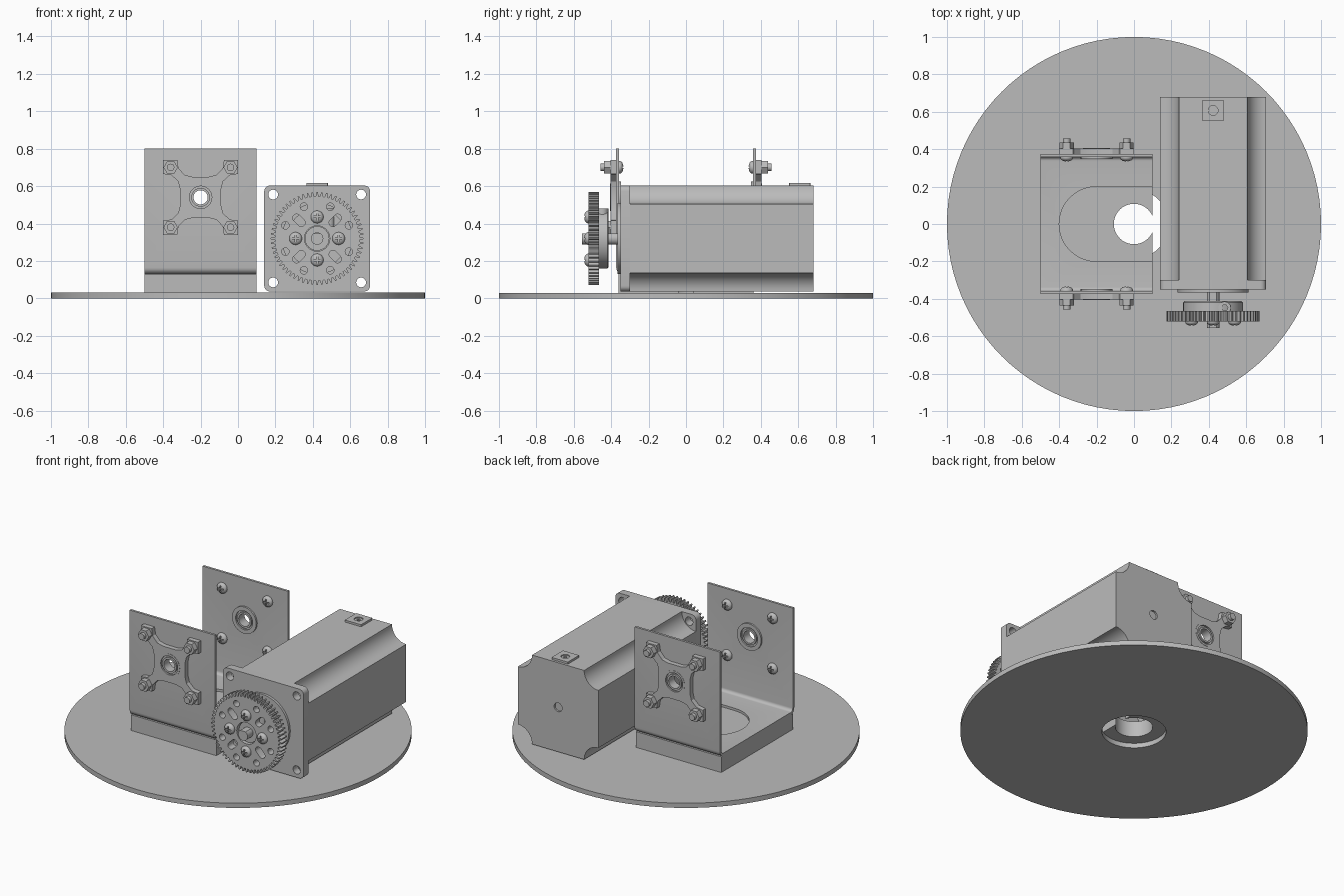
import bpy, bmesh
from math import sin, cos, pi, radians, acos, degrees
from mathutils import Matrix

old = bpy.data.objects.get("Cube")
if old:
    bpy.data.objects.remove(old, do_unlink=True)

grey = bpy.data.materials.new("metal_grey")
grey.use_nodes = True
colour = (0.5, 0.5, 0.5, 1)
grey.diffuse_color = colour
grey.node_tree.nodes["Principled BSDF"].inputs["Base Color"].default_value = colour
parts = []


def add(name, mesh, loc=(0, 0, 0), turn=0):
    ob = bpy.data.objects.new(name, mesh)
    bpy.context.collection.objects.link(ob)
    ob.location, ob.rotation_euler.z = loc, turn
    if not mesh.materials:
        mesh.materials.append(grey)
    parts.append(ob)
    return ob


def evaluated(ob):
    bpy.context.view_layer.update()
    dg = bpy.context.evaluated_depsgraph_get()
    return bpy.data.meshes.new_from_object(ob.evaluated_get(dg))


def arc(cx, cy, r, a0=0, a1=360, n=24):
    """Points on an arc; a full circle leaves out its repeated last point."""
    steps = n if abs(a1 - a0) == 360 else n + 1
    return [(cx + r * cos(radians(a0 + (a1 - a0) * i / n)),
             cy + r * sin(radians(a0 + (a1 - a0) * i / n))) for i in range(steps)]


def rounded(cx, cy, hx, hy, r):
    pts = []
    for k, (sx, sy) in enumerate([(1, 1), (-1, 1), (-1, -1), (1, -1)]):
        pts += arc(cx + sx * (hx - r), cy + sy * (hy - r), r, 90 * k, 90 * k + 90, 5)
    return pts


def plate(name, loops, lo, hi, axis="z"):
    """Outline with holes, extruded from lo to hi along an axis."""
    cu = bpy.data.curves.new(name, "CURVE")
    cu.dimensions, cu.fill_mode, cu.extrude = "2D", "BOTH", (hi - lo) / 2
    for pts in loops:
        sp = cu.splines.new("POLY")
        sp.points.add(len(pts) - 1)
        for p, (u, v) in zip(sp.points, pts):
            p.co = (u, v, 0, 1)
        sp.use_cyclic_u = True
    tmp = bpy.data.objects.new(name, cu)
    bpy.context.collection.objects.link(tmp)
    mesh = evaluated(tmp)
    bpy.data.objects.remove(tmp, do_unlink=True)
    mesh.name = name
    mesh.materials.clear()
    bm = bmesh.new()
    bm.from_mesh(mesh)
    mid = (lo + hi) / 2
    for vert in bm.verts:
        u, v, w = vert.co
        w += mid
        vert.co = {"z": (u, v, w), "y": (u, w, v), "x": (w, u, v)}[axis]
    bmesh.ops.remove_doubles(bm, verts=bm.verts, dist=1e-5)
    bmesh.ops.recalc_face_normals(bm, faces=bm.faces)
    bm.to_mesh(mesh)
    bm.free()
    return add(name, mesh)


def lathe(name, profile, x, z, n=32):
    """Profile of (radius, y) turned around a line along y."""
    bm = bmesh.new()
    vs = [bm.verts.new((r, y, 0)) for r, y in profile]
    es = [bm.edges.new(pair) for pair in zip(vs, vs[1:])]
    bmesh.ops.spin(bm, geom=vs + es, cent=(0, 0, 0), axis=(0, 1, 0), angle=2 * pi, steps=n)
    bmesh.ops.remove_doubles(bm, verts=bm.verts, dist=1e-5)
    bmesh.ops.recalc_face_normals(bm, faces=bm.faces)
    mesh = bpy.data.meshes.new(name)
    bm.to_mesh(mesh)
    bm.free()
    return add(name, mesh, (x, 0, z))


def cut(ob, *cutters):
    for c in cutters:
        mod = ob.modifiers.new("cut", "BOOLEAN")
        mod.operation, mod.solver, mod.object = "DIFFERENCE", "EXACT", c
    mesh = evaluated(ob)
    ob.modifiers.clear()
    ob.data = mesh
    for c in cutters:
        parts.remove(c)
        bpy.data.objects.remove(c, do_unlink=True)
    return ob


# Turntable disc and riser block
plate("base_disc", [arc(0, 0, 1, n=96), arc(0, 0, 0.185, n=48)], 0, 0.03)
gap = degrees(acos(0.1 / 0.108))
plate("riser_block", [arc(0, 0, 0.108, gap, 360 - gap, 40) +
                      [(0.1, -0.36), (-0.5, -0.36), (-0.5, 0.36), (0.1, 0.36)]], 0.03, 0.13)

# Bent U bracket with a floor slot and bearing bores
BX, BZ, W, T = -0.2, 0.54, 0.373, 0.015
right = arc(W - 0.035, 0.165, 0.035, -90, 0, 6) + [(W, 0.8), (W - T, 0.8)] + \
    arc(W - 0.035, 0.165, 0.02, 0, -90, 6)
left = [(-y, z) for y, z in reversed(right)]
bracket = plate("u_bracket", [right + left], -0.5, 0.1, "x")
slot = plate("slot", [arc(BX, 0, 0.2, 90, 270, 24) + [(0.2, -0.2), (0.2, 0.2)]], 0.1, 0.2)
bore = plate("bore", [arc(BX, BZ, 0.075)], -0.6, 0.6, "y")
cut(bracket, slot, bore)

# Domed screw head with a cross recess, facing -y
dome = [(0.034, 0)] + [(0.034 * cos(a), -0.004 - 0.02 * sin(a))
                       for a in (pi / 2 * i / 6 for i in range(6))] + [(0, -0.024), ]
head = lathe("screw_head", dome + [(0, 0), (0.034, 0)], 0, 0, 24)
cross = []
for k in range(4):
    c, s = round(cos(k * pi / 2)), round(sin(k * pi / 2))
    cross += [(u * c - v * s, u * s + v * c) for u, v in [(0.02, -0.004), (0.02, 0.004), (0.004, 0.004)]]
cut(head, plate("recess", [cross], -0.04, -0.012, "y"))
head_mesh = head.data
parts.remove(head)
bpy.data.objects.remove(head, do_unlink=True)

# Bearing holders, bearings and fasteners on both bracket walls
arm = [(0.11, -0.045), (0.11, 0.045), (0.12, 0.085), (0.155, 0.118), (0.2, 0.125),
       (0.2, 0.2), (0.125, 0.2), (0.118, 0.155), (0.085, 0.12)]
outline = []
for k in range(4):
    c, s = cos(k * pi / 2), sin(k * pi / 2)
    outline += [(BX + u * c - v * s, BZ + u * s + v * c) for u, v in arm]
for side, tag in ((-1, "front"), (1, "rear")):
    def slab(name, loops, a, b):
        return plate(tag + "_" + name, loops, *sorted((side * a, side * b)), "y")
    slab("bearing_holder", [outline, arc(BX, BZ, 0.07)], W, 0.403)
    slab("bearing_outer_race", [arc(BX, BZ, 0.073, n=32), arc(BX, BZ, 0.06, n=32)], 0.347, 0.405)
    slab("bearing_shield", [arc(BX, BZ, 0.061, n=32), arc(BX, BZ, 0.049, n=32)], 0.357, 0.395)
    slab("bearing_inner_race", [arc(BX, BZ, 0.05, n=32), arc(BX, BZ, 0.038, n=32)], 0.347, 0.405)
    slab("bearing_flange", [arc(BX, BZ, 0.085, n=32), arc(BX, BZ, 0.07, n=32)], 0.347, 0.36)
    for sx in (-1, 1):
        for sz in (-1, 1):
            x, z = BX + 0.16 * sx, BZ + 0.16 * sz
            slab("nut", [arc(x, z, 0.038, 0, 360, 6)], 0.403, 0.437)
            slab("screw_end", [arc(x, z, 0.02, n=16)], 0.39, 0.457)
            add(tag + "_screw_head", head_mesh, (x, side * (W - T), z), 0 if side > 0 else pi)

# Motor: square flange, scalloped body and rear cap
MX, MZ, H = 0.423, 0.32, 0.283
holes = [arc(MX + sx * 0.235, MZ + sz * 0.235, 0.026) for sx in (-1, 1) for sz in (-1, 1)]
plate("motor_flange", [rounded(MX, MZ, H, H, 0.03)] + holes, -0.35, -0.3, "y")
section = []
for k, (sx, sz) in enumerate([(1, 1), (-1, 1), (-1, -1), (1, -1)]):
    section += arc(MX + sx * H, MZ + sz * H, 0.1, 270 + 90 * k, 180 + 90 * k, 10)
plate("motor_body", [section], -0.3, 0.575, "y")
plate("motor_rear_cap", [section, arc(MX, MZ, 0.028)], 0.575, 0.68, "y")
plate("rear_pin", [arc(MX, MZ, 0.027)], 0.575, 0.67, "y")
plate("motor_boss", [arc(MX, MZ, 0.19, n=48)], -0.365, -0.34, "y")
top = MZ + H
plate("cable_cover", [rounded(MX, 0.607, 0.057, 0.057, 0.004), arc(MX, 0.607, 0.026)], top - 0.005, top + 0.013)
plate("cover_screw", [arc(MX, 0.607, 0.024, n=16), arc(MX, 0.607, 0.012, 0, 360, 6)], top - 0.005, top + 0.008)

# Output shaft with a flat, clamp hub and its screw
plate("motor_shaft", [arc(MX, MZ, 0.033, 125, 415, 24)], -0.555, -0.34, "y")
lathe("clamp_hub", [(0.03, -0.413), (0.152, -0.413), (0.16, -0.42), (0.16, -0.465),
                    (0.065, -0.465), (0.065, -0.5), (0.03, -0.5), (0.03, -0.413)], MX, MZ, 48)
plate("clamp_screw", [arc(MX + 0.062, -0.448, 0.033), arc(MX + 0.062, -0.448, 0.017, 0, 360, 6)],
      MZ + 0.06, MZ + 0.16)

# Spur gear with lightening holes and radial slots
TEETH = 60
rim = []
for i in range(TEETH):
    for step, r in ((-0.32, 0.226), (-0.14, 0.248), (0.14, 0.248), (0.32, 0.226)):
        a = 2 * pi * (i + step) / TEETH
        rim.append((MX + r * cos(a), MZ + r * sin(a)))
openings = [arc(MX, MZ, 0.068, n=32)]
for k in range(8):
    a = radians(22.5 + 45 * k)
    openings.append(arc(MX + 0.184 * cos(a), MZ + 0.184 * sin(a), 0.02, n=16))
for k in range(4):
    d = 45 + 90 * k
    c, s = cos(radians(d)), sin(radians(d))
    openings.append(arc(MX + 0.155 * c, MZ + 0.155 * s, 0.021, d - 90, d + 90, 8) +
                    arc(MX + 0.12 * c, MZ + 0.12 * s, 0.021, d + 90, d + 270, 8))
    x, z = MX + 0.115 * round(cos(radians(d - 45))), MZ + 0.115 * round(sin(radians(d - 45)))
    add("gear_screw_head", head_mesh, (x, -0.52, z))
plate("spur_gear", [rim] + openings, -0.52, -0.465, "y")

# Smooth shading that keeps hard edges
bpy.ops.object.select_all(action="DESELECT")
for ob in parts:
    ob.select_set(True)
bpy.context.view_layer.objects.active = parts[0]
bpy.ops.object.shade_smooth_by_angle(angle=radians(30))
